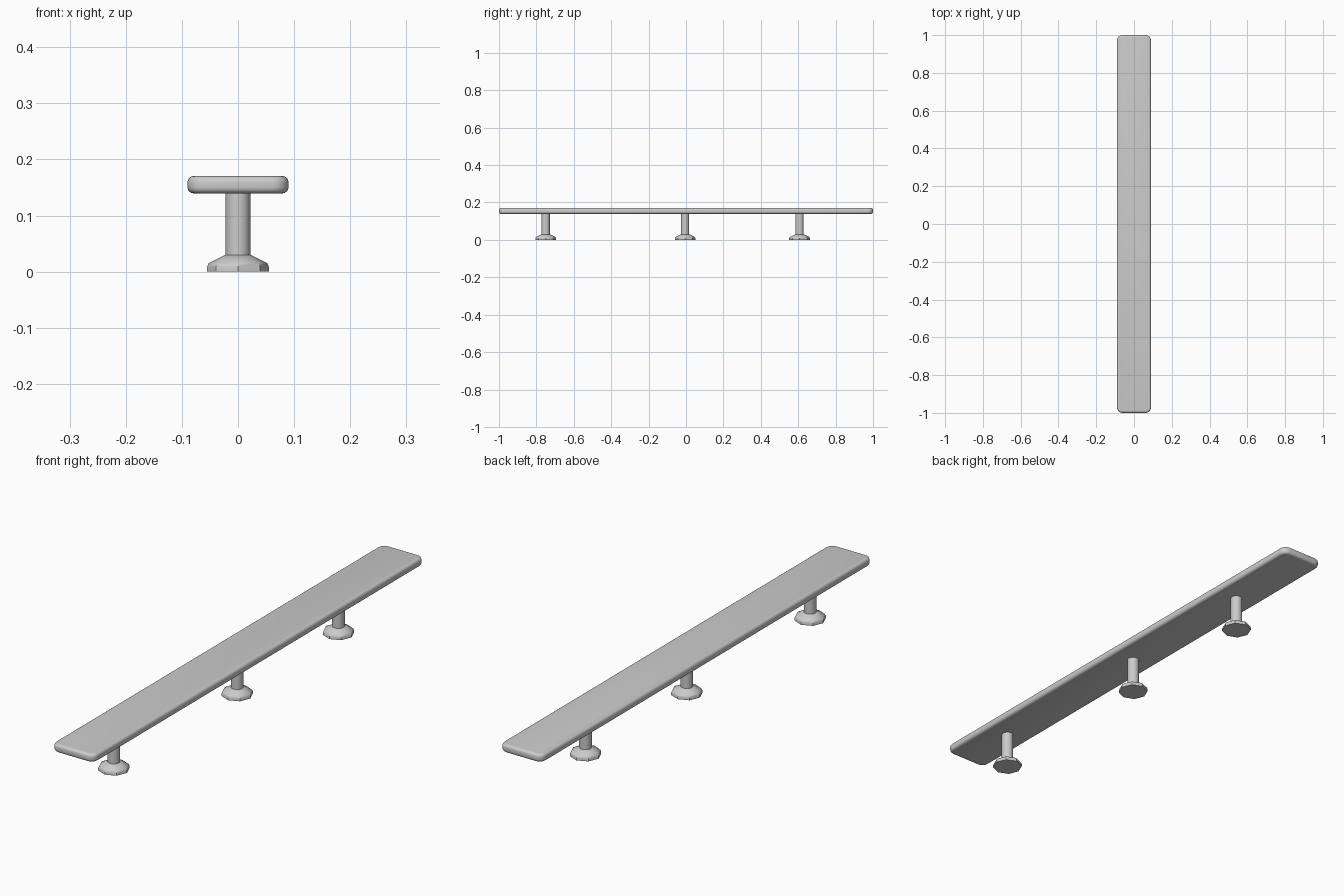
import bpy, bmesh
from math import cos, sin, pi

if "Cube" in bpy.data.objects:
    bpy.data.objects.remove(bpy.data.objects["Cube"])


def finish(bm, name, angle=0.7):
    bmesh.ops.recalc_face_normals(bm, faces=bm.faces)
    me = bpy.data.meshes.new(name)
    bm.to_mesh(me)
    bm.free()
    ob = bpy.data.objects.new(name, me)
    bpy.context.collection.objects.link(ob)
    bpy.ops.object.select_all(action='DESELECT')
    bpy.context.view_layer.objects.active = ob
    ob.select_set(True)
    bpy.ops.object.shade_smooth_by_angle(angle=angle)
    return ob


def lathe(name, profile, sides, y):
    # Capped stack of rings from (radius, z) pairs
    bm = bmesh.new()
    rings = [[bm.verts.new((r * cos(2 * pi * i / sides), y + r * sin(2 * pi * i / sides), z))
              for i in range(sides)] for r, z in profile]
    for a, b in zip(rings, rings[1:]):
        for i in range(sides):
            j = (i + 1) % sides
            bm.faces.new((a[i], a[j], b[j], b[i]))
    bm.faces.new(rings[0])
    bm.faces.new(rings[-1])
    return finish(bm, name)


# Plank with rounded plan corners and softened rims
bm = bmesh.new()
bmesh.ops.create_cube(bm, size=1)
for v in bm.verts:
    v.co = (v.co.x * 0.18, v.co.y * 2.0, 0.155 + v.co.z * 0.031)
upright = [e for e in bm.edges if abs(e.verts[0].co.z - e.verts[1].co.z) > 0.01]
bmesh.ops.bevel(bm, geom=upright, offset=0.028, segments=5, profile=0.5, affect='EDGES')
rims = [e for e in bm.edges if abs(e.verts[0].co.z - e.verts[1].co.z) < 1e-4]
bmesh.ops.bevel(bm, geom=rims, offset=0.011, segments=4, profile=0.5, affect='EDGES')
finish(bm, "plank")

# Three posts on flared octagonal feet
for n, y in enumerate((-0.75, -0.005, 0.607), 1):
    lathe(f"post_{n}", [(0.022, 0.02), (0.022, 0.145)], 20, y)
    lathe(f"foot_{n}", [(0.055, 0), (0.055, 0.009), (0.052, 0.0155), (0.023, 0.03)], 8, y)
